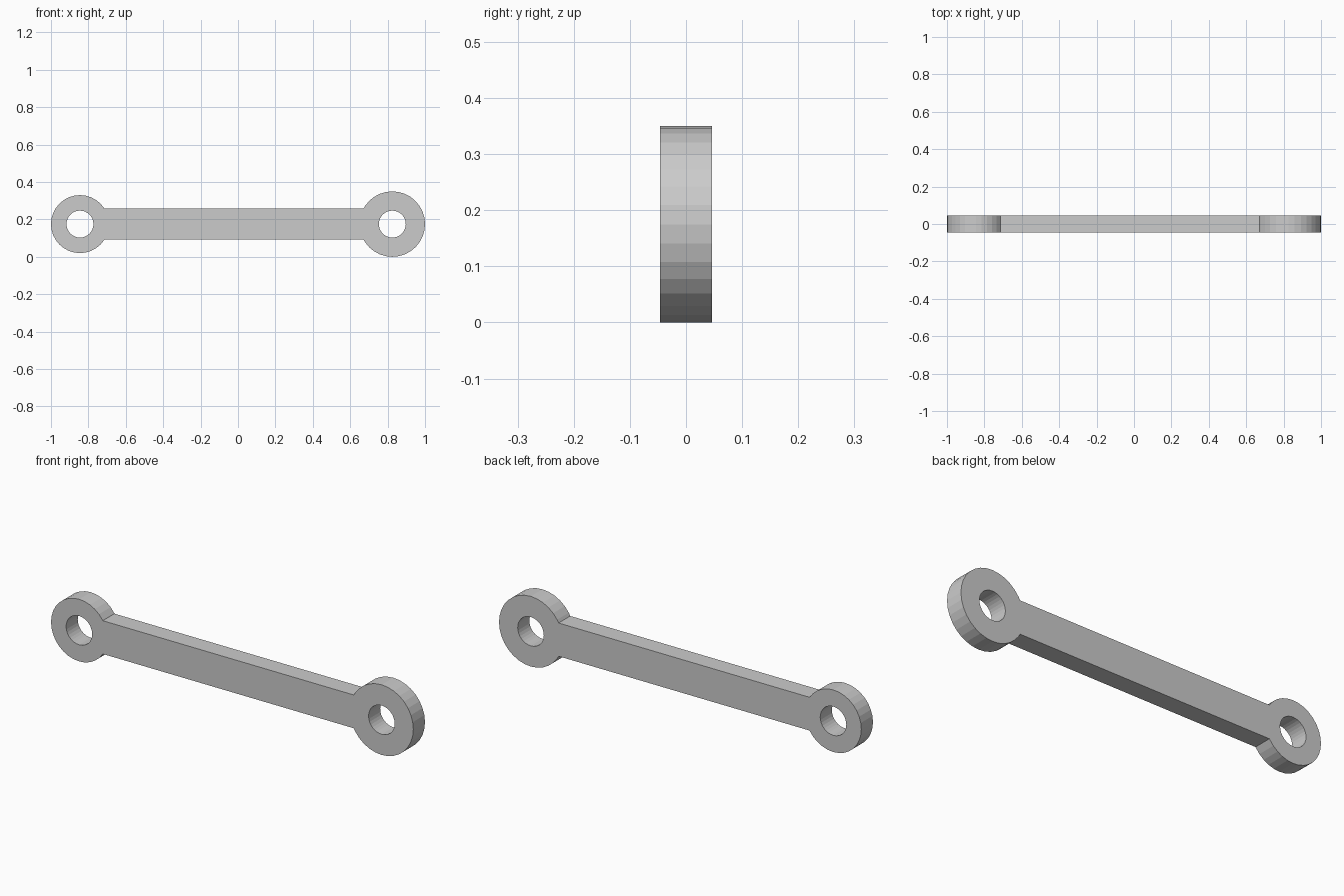
import bpy, bmesh
from math import asin, cos, sin, pi
from mathutils import Vector

cube = bpy.data.objects.get("Cube")
if cube:
    bpy.data.objects.remove(cube, do_unlink=True)

SIDES = 32
HALF_DEPTH = 0.046
AXIS_Z = 0.175
BAR_HALF = 0.083
HOLE_R = 0.072
SMALL_X, SMALL_R = -0.845, 0.155
LARGE_X, LARGE_R = 0.825, 0.175

grey = bpy.data.materials.new("steel grey")
grey.use_nodes = True
grey.diffuse_color = (0.6, 0.6, 0.6, 1)
grey.node_tree.nodes["Principled BSDF"].inputs["Base Color"].default_value = (0.6, 0.6, 0.6, 1)


def eye_arc(cx, radius, facing):
    """Points round an eye, open where the bar joins it."""
    gap = asin(BAR_HALF / radius)
    steps = [i * 2 * pi / SIDES for i in range(-SIDES // 2 + 1, SIDES // 2)]
    angles = [gap - pi] + [a for a in steps if abs(a) < pi - gap - 0.02] + [pi - gap]
    return [(cx + facing * radius * cos(a), AXIS_Z + facing * radius * sin(a)) for a in angles]


def circle(cx, radius):
    return [(cx + radius * cos(i * 2 * pi / SIDES), AXIS_Z + radius * sin(i * 2 * pi / SIDES))
            for i in range(SIDES)]


def add_loop(bm, points):
    verts = [bm.verts.new((x, -HALF_DEPTH, z)) for x, z in points]
    return [bm.edges.new((v, verts[i - 1])) for i, v in enumerate(verts)]


# Profile: two eyes joined by the bar, with a pin hole in each eye
bm = bmesh.new()
edges = add_loop(bm, eye_arc(LARGE_X, LARGE_R, 1) + eye_arc(SMALL_X, SMALL_R, -1))
for cx in (SMALL_X, LARGE_X):
    edges += add_loop(bm, circle(cx, HOLE_R))
bmesh.ops.triangle_fill(bm, edges=edges, use_beauty=True, normal=Vector((0, -1, 0)))

# Thickness
result = bmesh.ops.extrude_face_region(bm, geom=bm.faces[:], use_keep_orig=True)
back = [g for g in result["geom"] if isinstance(g, bmesh.types.BMVert)]
bmesh.ops.translate(bm, verts=back, vec=(0, 2 * HALF_DEPTH, 0))
bmesh.ops.recalc_face_normals(bm, faces=bm.faces[:])

mesh = bpy.data.meshes.new("connecting_link")
bm.to_mesh(mesh)
bm.free()
mesh.materials.append(grey)
link = bpy.data.objects.new("connecting_link", mesh)
bpy.context.scene.collection.objects.link(link)
